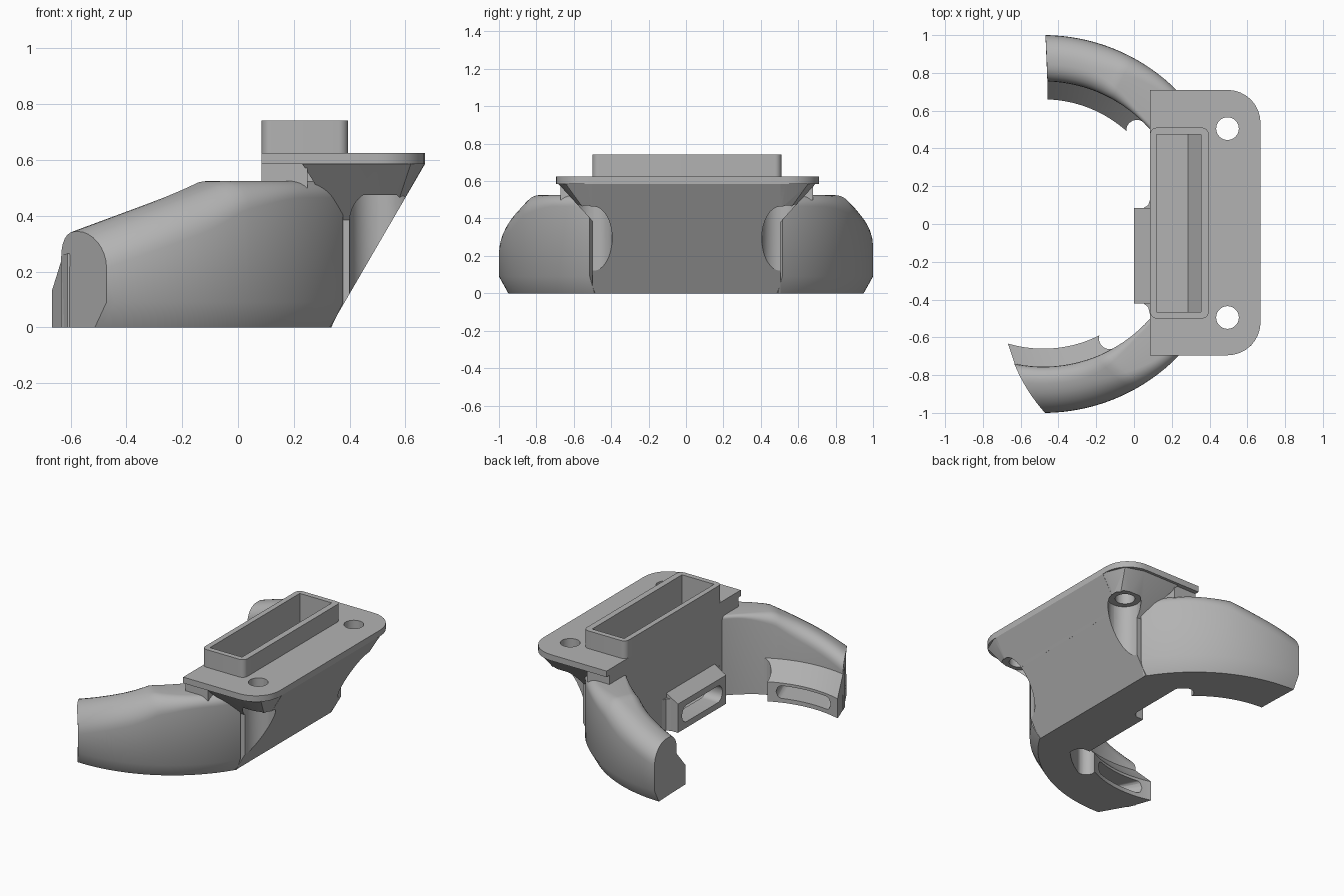
import bpy, bmesh, math
from mathutils import Vector

if "Cube" in bpy.data.objects:
    bpy.data.objects.remove(bpy.data.objects["Cube"])

grey = bpy.data.materials.new("plain grey")
grey.use_nodes = True
grey.diffuse_color = (0.45, 0.45, 0.45, 1)
grey.node_tree.nodes["Principled BSDF"].inputs["Base Color"].default_value = grey.diffuse_color

CX = -0.48    # centre of the ring the arms follow
MID = 0.005   # middle of the body along y


def finish(name, bm):
    bmesh.ops.recalc_face_normals(bm, faces=bm.faces)
    mesh = bpy.data.meshes.new(name)
    bm.to_mesh(mesh)
    bm.free()
    mesh.materials.append(grey)
    ob = bpy.data.objects.new(name, mesh)
    bpy.context.collection.objects.link(ob)
    return ob


def extrude(name, points, direction):
    bm = bmesh.new()
    face = bm.faces.new([bm.verts.new(p) for p in points])
    new = bmesh.ops.extrude_face_region(bm, geom=[face])["geom"]
    verts = [g for g in new if isinstance(g, bmesh.types.BMVert)]
    bmesh.ops.translate(bm, verts=verts, vec=direction)
    return finish(name, bm)


def rounded(x0, x1, y0, y1, radii, n=8):
    """Rectangle outline; radii start at the low corner and run anticlockwise."""
    pts = []
    corners = ((x0, y0, 1, 1), (x1, y0, -1, 1), (x1, y1, -1, -1), (x0, y1, 1, -1))
    for k, ((x, y, sx, sy), r) in enumerate(zip(corners, radii)):
        steps = n if r else 0
        for i in range(steps + 1):
            a = math.pi * (1 + k / 2 + i / (2 * n))
            pts.append((x + sx * r + r * math.cos(a), y + sy * r + r * math.sin(a)))
    return pts


def slab(name, outline, z0, z1):
    return extrude(name, [(x, y, z0) for x, y in outline], (0, 0, z1 - z0))


def side_prism(name, profile, y0, y1):
    return extrude(name, [(x, y0, z) for x, z in profile], (0, y1 - y0, 0))


def cylinder(name, x, y, r, z0, z1):
    return slab(name, rounded(x - r, x + r, y - r, y + r, [r * 0.999] * 4), z0, z1)


def sweep(name, section, side, start, end, n=36):
    """Sweep an (r, z) section round the ring; end gives the last angle at a radius."""
    bm = bmesh.new()
    rings = []
    for i in range(n + 1):
        t = i / n
        ring = []
        for r, z in section(t, start + (end(0.87) - start) * t):
            a = math.radians(start + (end(r) - start) * t)
            ring.append(bm.verts.new((CX + r * math.cos(a), side * r * math.sin(a), z)))
        rings.append(ring)
    for a, b in zip(rings, rings[1:]):
        for j in range(len(a)):
            k = (j + 1) % len(a)
            bm.faces.new((a[j], a[k], b[k], b[j]))
    bm.faces.new(rings[0])
    bm.faces.new(rings[-1])
    return finish(name, bm)


def cut(ob, cutters):
    for c in cutters:
        mod = ob.modifiers.new("cut", "BOOLEAN")
        mod.operation, mod.solver, mod.object = "DIFFERENCE", "EXACT", c
    deps = bpy.context.evaluated_depsgraph_get()
    mesh = bpy.data.meshes.new_from_object(ob.evaluated_get(deps))
    ob.modifiers.clear()
    ob.data = mesh


def smoothstep(a, lo, hi):
    u = min(max((a - lo) / (hi - lo), 0), 1)
    return u * u * (3 - 2 * u)


# Arm section: chamfered foot, rounded shoulders, top falling towards the tip
def arm_section(t, a):
    h = 0.525 - 0.0055 * max(a - 63, 0)
    ro = 0.06 + 0.07 * smoothstep(a, 45, 75)
    ri = 0.02 + 0.07 * smoothstep(a, 45, 75)
    pts = [(0.755, 0), (0.95, 0), (1.0, 0.09)]
    for i in range(9):
        q = math.pi / 2 * i / 8
        pts.append((1 - ro + ro * math.cos(q), h - ro + ro * math.sin(q)))
    for i in range(7):
        q = math.pi / 2 * (1 + i / 6)
        pts.append((0.755 + ri + ri * math.cos(q), h - ri + ri * math.sin(q)))
    return pts


def lip_section(t, a):
    return [(0.66, 0), (0.8, 0), (0.8, 0.265), (0.77, 0.26), (0.66, 0.13)]


# Outlet slot with rounded ends
def slot_section(t, a):
    u = max(abs(2 * t - 1) - 0.82, 0) / 0.18
    hh = 0.042 * math.sqrt(max(1 - u * u, 0.01))
    return [(0.6, 0.07 - hh), (0.93, 0.07 - hh), (0.93, 0.07 + hh), (0.6, 0.07 + hh)]


# Cutters
cavity = side_prism("cavity_cutter", [(0.12, 0.03), (0.285, 0.03), (0.355, 0.145),
                                      (0.355, 0.9), (0.12, 0.9)], -0.465, 0.475)
holes = [cylinder("hole_cutter", 0.495, MID + s * 0.5, 0.06, 0.4, 0.8) for s in (-1, 1)]
pockets = [cylinder("pocket_cutter", 0.5, MID + s * 0.5, 0.1, -0.1, 0.475) for s in (-1, 1)]
mouth = extrude("mouth_cutter", [(-0.1, y, z) for y, z in
                                 rounded(-0.38, 0.04, 0.04, 0.15, [0.05] * 4)], (0.3, 0, 0))
helpers = [cavity, mouth] + holes + pockets
parts = []

# Wedge body
body = side_prism("body", [(0.085, 0), (0.33, 0), (0.67, 0.585), (0.67, 0.595),
                           (0.085, 0.595)], -0.5, 0.505)
cut(body, [cavity, mouth] + holes + pockets)
parts.append(body)

# Flare carrying the mounting flange
bm = bmesh.new()
for s in (-1, 1):
    for x, y, z in ((0.36, 0.5, 0.38), (0.551, 0.5, 0.38), (0.23, 0.69, 0.588),
                    (0.5, 0.69, 0.588), (0.62, 0.65, 0.588), (0.67, 0.53, 0.588)):
        bm.verts.new((x, MID + s * y, z))
bmesh.ops.convex_hull(bm, input=bm.verts)
flare = finish("flange_flare", bm)
cut(flare, [cavity] + holes + pockets)
parts.append(flare)

# Spacer between arms and flange
spacer = slab("spacer", rounded(0.085, 0.25, -0.67, 0.68, [0] * 4), 0.5, 0.59)
cut(spacer, [cavity])
parts.append(spacer)

# Flange with two screw holes
flange = slab("flange", rounded(0.085, 0.67, -0.695, 0.71, [0, 0.175, 0.175, 0]), 0.585, 0.625)
cut(flange, [cavity] + holes)
parts.append(flange)

# Inlet collar
collar = slab("inlet_collar", rounded(0.085, 0.395, -0.5, 0.51, [0.035] * 4), 0.62, 0.742)
cut(collar, [cavity])
parts.append(collar)

# Middle outlet with flared root
nozzle = side_prism("middle_outlet", [(0, 0), (0.1, 0), (0.1, 0.25), (0.085, 0.24),
                                      (0, 0.19)], -0.42, 0.085)
root = slab("outlet_root", [(0.1, -0.48), (0.085, -0.48), (0.075, -0.44), (0.05, -0.42),
                            (0.05, 0.085), (0.075, 0.1), (0.085, 0.13), (0.1, 0.13)], 0, 0.21)
for ob in (nozzle, root):
    cut(ob, [mouth, cavity])
    parts.append(ob)

# Arms with their inner outlet lips
arms = (("back", 1, 45, lambda r: 88 + 4 * (r - 0.66)),
        ("front", -1, 60, lambda r: 106.5 - 50 * (r - 0.66)))
for name, side, lip_start, end in arms:
    arm = sweep(name + "_arm", arm_section, side, 31, end)
    lip = sweep(name + "_lip", lip_section, side, lip_start, end)
    slot = sweep("slot_cutter", slot_section, side, lip_start + 8, lambda r: end(r) - 4)
    q = math.radians(lip_start)
    notch = cylinder("notch_cutter", CX + 0.7 * math.cos(q), side * 0.7 * math.sin(q),
                     0.056, -0.1, 0.4)
    cut(arm, [cavity, slot])
    cut(lip, [slot, notch])
    helpers += [slot, notch]
    parts += [arm, lip]

for h in helpers:
    bpy.data.objects.remove(h)

# Smooth shading with sharp edges kept
bpy.ops.object.select_all(action="DESELECT")
for p in parts:
    p.select_set(True)
bpy.context.view_layer.objects.active = parts[0]
bpy.ops.object.shade_smooth_by_angle(angle=math.radians(30))
